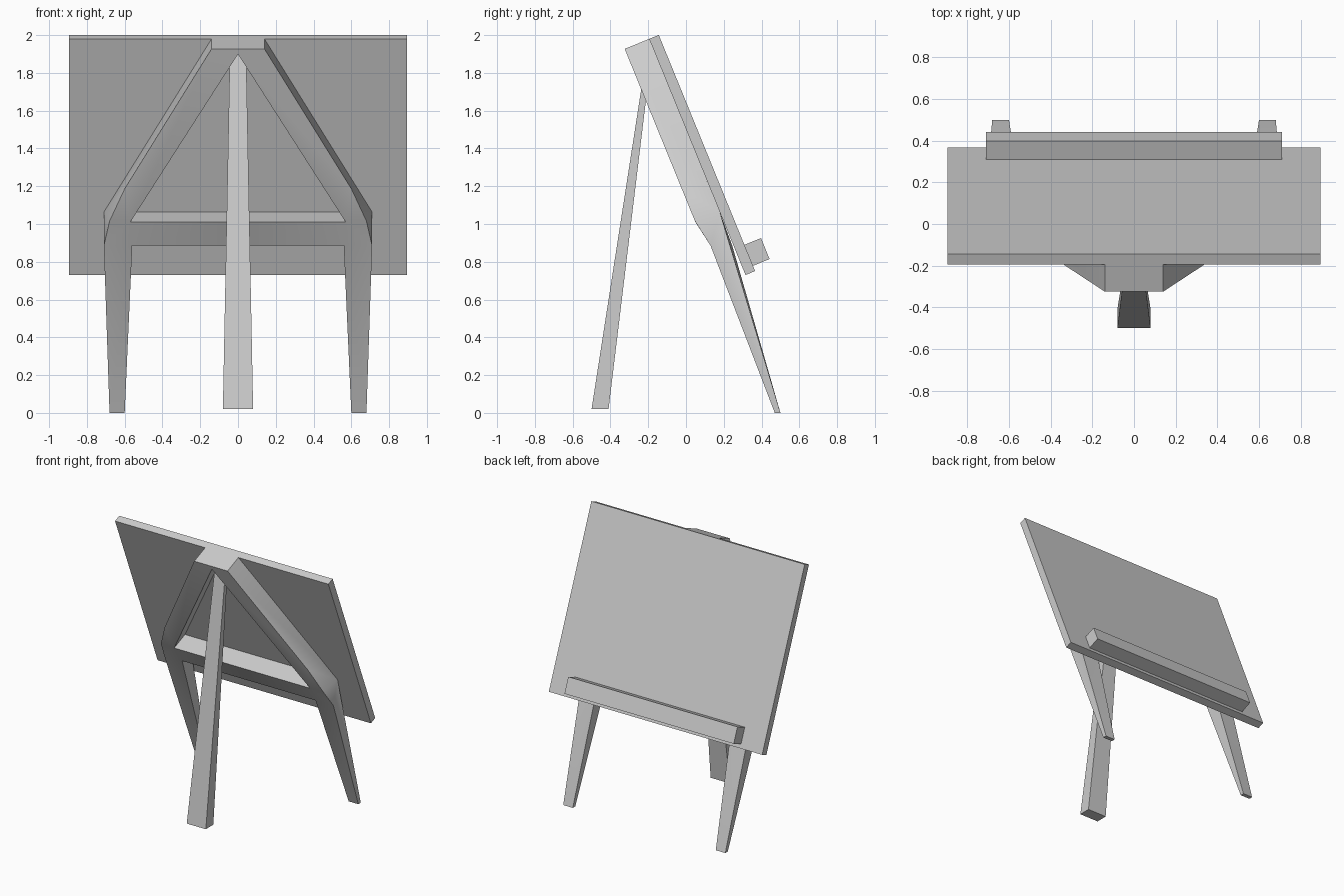
import bpy, bmesh, math
from mathutils import Vector

if "Cube" in bpy.data.objects:
    bpy.data.objects.remove(bpy.data.objects["Cube"], do_unlink=True)

grey = bpy.data.materials.new("plain grey")
grey.use_nodes = True
colour = (0.6, 0.6, 0.6, 1)
grey.diffuse_color = colour
grey.node_tree.nodes["Principled BSDF"].inputs["Base Color"].default_value = colour

# Slanted board frame: origin at the top rear edge, slope runs down it, facing points off its face
origin = Vector((0, -0.195, 1.98))
slope = Vector((0, 0.51, -1.25)).normalized()
facing = Vector((0, -slope.z, slope.y))
BOARD_LENGTH = 1.35
FRAME_DEPTH = 0.14


def on_board(x, down, out=0):
    return origin + Vector((x, 0, 0)) + slope * down + facing * out


def make_object(name, points, faces, mirrored=False):
    """Build named corners and faces into an object, optionally mirrored across x."""
    bm = bmesh.new()
    verts = {key: bm.verts.new(co) for key, co in points.items()}
    for face in faces:
        bm.faces.new([verts[key] for key in face])
    if mirrored:
        half = bmesh.ops.duplicate(bm, geom=bm.verts[:] + bm.edges[:] + bm.faces[:])
        for v in half["geom"]:
            if isinstance(v, bmesh.types.BMVert):
                v.co.x = -v.co.x
        bmesh.ops.remove_doubles(bm, verts=bm.verts[:], dist=0.0005)
    bmesh.ops.recalc_face_normals(bm, faces=bm.faces[:])
    mesh = bpy.data.meshes.new(name)
    bm.to_mesh(mesh)
    bm.free()
    mesh.materials.append(grey)
    obj = bpy.data.objects.new(name, mesh)
    bpy.context.collection.objects.link(obj)
    return obj


def slab(name, half_width, down, out):
    """Box aligned with the board, given its ranges along and out of the board."""
    points = {(i, j, k): on_board(x, d, o)
              for i, x in enumerate((-half_width, half_width))
              for j, d in enumerate(down) for k, o in enumerate(out)}
    return prism(name, points)


def prism(name, points):
    ring = ((0, 0), (0, 1), (1, 1), (1, 0))
    faces = [[(i, j, k) for j, k in ring] for i in (0, 1)]
    faces += [[(i, j, k) for i, k in ring] for j in (0, 1)]
    faces += [[(i, j, k) for i, j in ring] for k in (0, 1)]
    return make_object(name, points, faces)


# Board and the ledge along its lower edge
slab("board", 0.895, (0, BOARD_LENGTH), (0, 0.055))
slab("ledge", 0.71, (1.2, 1.32), (0.05, 0.15))

# Rear prop leg, narrowing upward into the frame opening
prop = {}
for k, (z, half, rear, fore) in enumerate(((0.02, 0.08, -0.5, -0.41),
                                           (1.92, 0.043, -0.205, -0.18))):
    for i, side in enumerate((-1, 1)):
        for j, y in enumerate((rear, fore)):
            prop[i, j, k] = Vector((side * half, y, z))
prism("prop_leg", prop)

# A-shaped frame: matching corners on the board and on the outer frame plane
corners = {}
for key, x, down in (("top_mid", 0, 0), ("top", 0.14, 0),
                     ("apex", 0, 0.03), ("inner", 0.57, 0.99), ("bar_mid", 0, 0.99)):
    corners[key] = on_board(x, down)
    corners[key + "_out"] = on_board(x, down, -FRAME_DEPTH)

# Hip where the frame bends into the two legs
corners.update({
    "shoulder": on_board(0.71, 0.99),
    "shoulder_out": on_board(0.6, 0.8, -FRAME_DEPTH),
    "bend_out": on_board(0.68, 0.985, -FRAME_DEPTH),
    "hip_out": Vector((0.71, 0.13, 0.885)),
    "crotch_out": Vector((0.56, 0.13, 0.885)),
    "crotch": Vector((0.56, 0.245, 0.885)),
    "under_mid_out": Vector((0, 0.13, 0.885)),
    "under_mid": Vector((0, 0.245, 0.885)),
})
for side, x in (("in", 0.6), ("side", 0.68)):
    corners["foot_" + side] = Vector((x, 0.5, 0))
    corners["foot_" + side + "_out"] = Vector((x, 0.47, 0))

frame_faces = [face.split() for face in (
    # rear faces
    "top_mid_out top_out shoulder_out inner_out apex_out",
    "shoulder_out bend_out inner_out",
    "bar_mid_out inner_out crotch_out under_mid_out",
    "inner_out bend_out hip_out crotch_out",
    "crotch_out hip_out foot_side_out foot_in_out",
    # outer sides
    "top_out top shoulder shoulder_out",
    "shoulder_out shoulder bend_out",
    "bend_out shoulder hip_out",
    "hip_out shoulder foot_side foot_side_out",
    # opening, underside and legs
    "apex_out inner_out inner apex",
    "inner_out bar_mid_out bar_mid inner",
    "under_mid_out crotch_out crotch under_mid",
    "crotch_out foot_in_out foot_in crotch",
    "shoulder crotch foot_in foot_side",
    "foot_in foot_side foot_side_out foot_in_out",
    # top and the side against the board
    "top_mid top top_out top_mid_out",
    "top_mid top shoulder inner apex",
    "inner shoulder crotch",
    "bar_mid inner crotch under_mid",
)]
frame = make_object("frame_with_legs", corners, frame_faces, mirrored=True)

# Soft shading only across the shallow bends of the hips
bpy.ops.object.select_all(action="DESELECT")
frame.select_set(True)
bpy.context.view_layer.objects.active = frame
bpy.ops.object.shade_smooth_by_angle(angle=math.radians(30))
